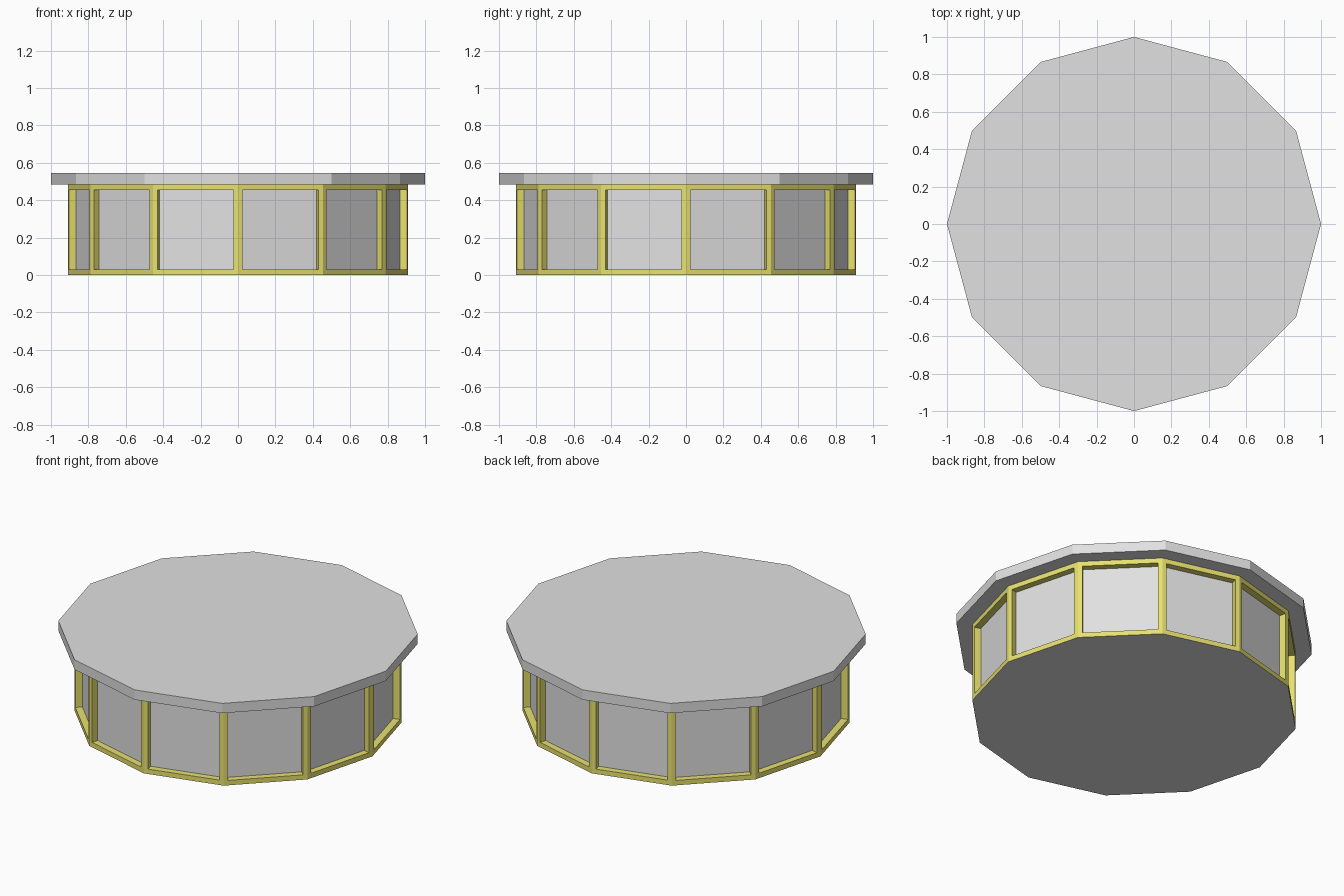
import bpy
import bmesh

SIDES = 12
BODY_RADIUS, BODY_TOP = 0.91, 0.485
ROOF_RADIUS, ROOF_TOP = 1.0, 0.545
POST, RAIL, RECESS = 0.025, 0.03, 0.04

cube = bpy.data.objects.get("Cube")
if cube:
    bpy.data.objects.remove(cube, do_unlink=True)


def make_material(name, colour):
    mat = bpy.data.materials.new(name)
    mat.use_nodes = True
    mat.diffuse_color = colour
    mat.node_tree.nodes["Principled BSDF"].inputs["Base Color"].default_value = colour
    return mat


def make_drum(bm, radius, bottom, top):
    """Twelve-sided prism between two heights."""
    bmesh.ops.create_cone(bm, cap_ends=True, segments=SIDES,
                          radius1=radius, radius2=radius, depth=top - bottom)
    bmesh.ops.translate(bm, verts=bm.verts, vec=(0, 0, (top + bottom) / 2))
    bm.normal_update()


def finish(bm, name, materials):
    mesh = bpy.data.meshes.new(name)
    bm.to_mesh(mesh)
    bm.free()
    for mat in materials:
        mesh.materials.append(mat)
    obj = bpy.data.objects.new(name, mesh)
    bpy.context.collection.objects.link(obj)
    return obj


grey = make_material("light grey", (0.75, 0.75, 0.75, 1))
yellow = make_material("pale yellow", (0.85, 0.80, 0.17, 1))

# Overhanging flat roof slab
bm = bmesh.new()
make_drum(bm, ROOF_RADIUS, BODY_TOP, ROOF_TOP)
finish(bm, "roof_slab", [grey])

# Walls: yellow frame around a recessed grey panel on every side
bm = bmesh.new()
make_drum(bm, BODY_RADIUS, 0, BODY_TOP)
panels = [f for f in bm.faces if abs(f.normal.z) < 0.5]
for face in panels:
    face.material_index = 1
bmesh.ops.inset_individual(bm, faces=panels, thickness=POST, use_even_offset=True)
for vert in {v for f in panels for v in f.verts}:
    vert.co.z = RAIL if vert.co.z < BODY_TOP / 2 else BODY_TOP - RAIL
bmesh.ops.inset_individual(bm, faces=panels, thickness=0, depth=-RECESS)
for face in panels:
    face.material_index = 0
bm.normal_update()
finish(bm, "framed_walls", [grey, yellow])
